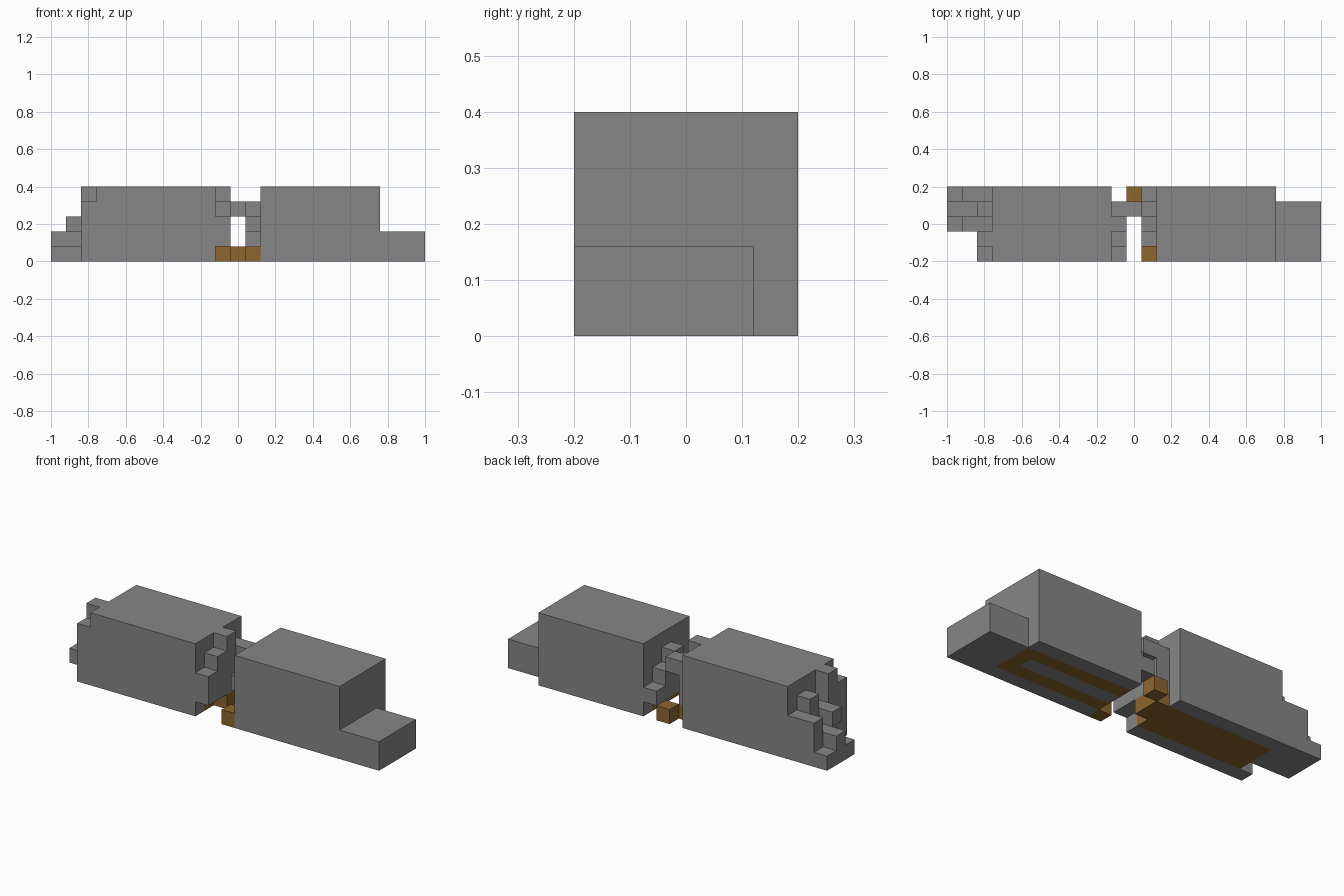
import bpy, bmesh
from mathutils import Vector
from itertools import product

old = bpy.data.objects.get("Cube")
if old:
    bpy.data.objects.remove(old, do_unlink=True)

S = 0.08                           # edge length of one block
ORIGIN = Vector((-1.0, -0.2, 0.0))


def material(name, rgb):
    m = bpy.data.materials.new(name)
    m.use_nodes = True
    m.diffuse_color = (*rgb, 1)
    m.node_tree.nodes["Principled BSDF"].inputs["Base Color"].default_value = (*rgb, 1)
    return m


MATERIALS = [material("stone_grey", (0.24, 0.24, 0.24)),
             material("earth_brown", (0.27, 0.133, 0.028))]
GREY, BROWN = range(2)


def block_part(name, boxes):
    """Joins boxes (colour, x range, y range, z range) of unit blocks into one outer skin."""
    cells = {}
    for colour, *spans in boxes:   # later boxes recolour earlier ones
        for c in product(*(range(a, b) for a, b in spans)):
            cells[c] = colour
    bm = bmesh.new()
    for c, colour in cells.items():
        for axis, side in product(range(3), (0, 1)):
            n = list(c)
            n[axis] += 2 * side - 1
            if tuple(n) in cells:
                continue
            u, v = (axis + 1) % 3, (axis + 2) % 3
            corners = []
            for du, dv in ((0, 0), (1, 0), (1, 1), (0, 1)):
                p = Vector(c)
                p[axis] += side
                p[u] += du
                p[v] += dv
                corners.append(bm.verts.new(ORIGIN + p * S))
            f = bm.faces.new(corners if side else corners[::-1])
            f.material_index = colour
    bmesh.ops.remove_doubles(bm, verts=bm.verts, dist=S / 100)
    bmesh.ops.dissolve_limit(bm, angle_limit=0.01, verts=bm.verts, edges=bm.edges,
                             delimit={"MATERIAL"})
    me = bpy.data.meshes.new(name)
    bm.to_mesh(me)
    bm.free()
    for m in MATERIALS:
        me.materials.append(m)
    ob = bpy.data.objects.new(name, me)
    bpy.context.collection.objects.link(ob)


def column(x, y, bottom, top, colour=GREY):
    return (colour, (x, x + 1), (y, y + 1), (bottom, top))


# Wall half on the -x side, with broken ends and an earth underside
block_part("right_wall", [
    (GREY, (3, 11), (0, 5), (0, 5)),
    (BROWN, (3, 11), (1, 4), (0, 1)),
    # outer broken end
    column(2, 0, 0, 4), column(2, 1, 1, 5), column(2, 2, 0, 3),
    column(2, 3, 0, 4), column(2, 4, 0, 3),
    column(1, 2, 0, 1), column(1, 2, 2, 3), column(1, 3, 0, 2), column(1, 4, 0, 3),
    column(0, 2, 0, 1), column(0, 3, 0, 2), column(0, 4, 0, 1),
    # inner broken end
    column(11, 0, 1, 3), column(11, 1, 1, 4),
    column(11, 2, 1, 5), column(11, 3, 1, 4),
    column(11, 2, 0, 1, BROWN), column(11, 3, 0, 1, BROWN),
])

# Wall half on the +x side, with a low step at its end
block_part("left_wall", [
    (GREY, (14, 22), (0, 5), (0, 5)),
    (GREY, (22, 25), (0, 4), (0, 2)),
    (BROWN, (14, 22), (1, 4), (0, 1)),
    (GREY, (14, 21), (2, 3), (0, 1)),
    # inner broken end
    column(13, 0, 0, 1, BROWN), column(13, 1, 2, 3),
    column(13, 2, 1, 4), column(13, 3, 1, 3), column(13, 4, 1, 2),
])

# Pieces in the gap
block_part("gap_bridge", [column(12, 3, 3, 4)])
block_part("gap_earth_chunk", [column(12, 4, 0, 1, BROWN)])
